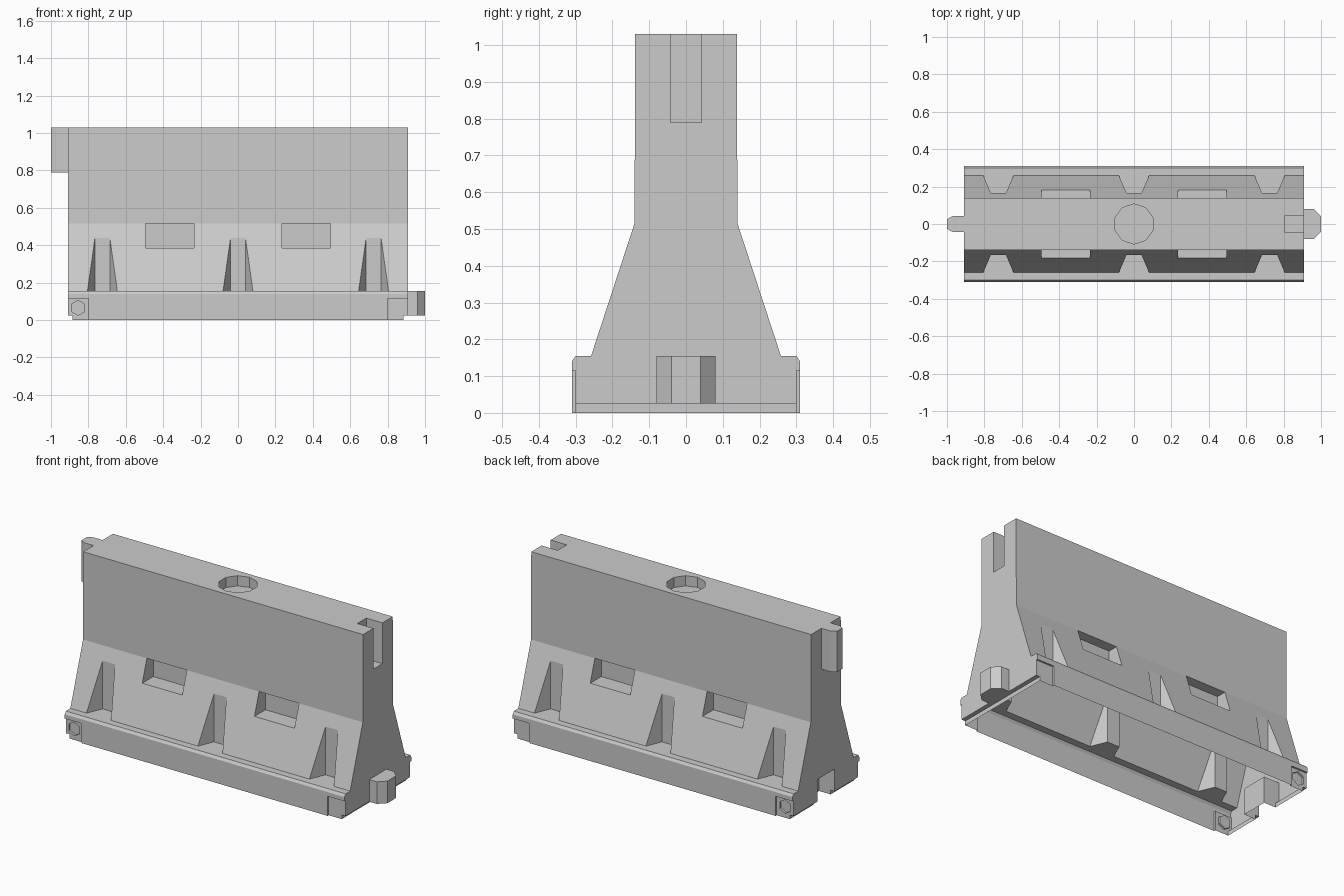
import bpy, bmesh, math
from mathutils import Vector

if "Cube" in bpy.data.objects:
    bpy.data.objects.remove(bpy.data.objects["Cube"])


def prism(name, pts, axis, a, b):
    """Extrude a 2D outline along an axis: X takes (y,z), Y takes (x,z), Z takes (x,y)."""
    def place(p, t):
        return {'X': (t, p[0], p[1]), 'Y': (p[0], t, p[1]), 'Z': (p[0], p[1], t)}[axis]
    bm = bmesh.new()
    face = bm.faces.new([bm.verts.new(place(p, a)) for p in pts])
    ext = bmesh.ops.extrude_face_region(bm, geom=[face])
    move = Vector(place((0, 0), b - a))
    bmesh.ops.translate(bm, vec=move, verts=[v for v in ext['geom'] if isinstance(v, bmesh.types.BMVert)])
    bmesh.ops.recalc_face_normals(bm, faces=bm.faces)
    mesh = bpy.data.meshes.new(name)
    bm.to_mesh(mesh)
    bm.free()
    ob = bpy.data.objects.new(name, mesh)
    bpy.context.collection.objects.link(ob)
    return ob


def rect(x0, x1, y0, y1):
    return [(x0, y0), (x1, y0), (x1, y1), (x0, y1)]


def ngon(cx, cy, r, n):
    return [(cx + r * math.sin(math.tau * i / n), cy + r * math.cos(math.tau * i / n)) for i in range(n)]


def cut(target, cutter):
    cutter.hide_render = True
    mod = target.modifiers.new("cut", 'BOOLEAN')
    mod.operation, mod.solver, mod.object = 'DIFFERENCE', 'EXACT', cutter
    bpy.context.view_layer.objects.active = target
    bpy.ops.object.modifier_apply(modifier=mod.name)
    bpy.data.objects.remove(cutter)


def remove_faces(ob, test):
    bm = bmesh.new()
    bm.from_mesh(ob.data)
    bmesh.ops.delete(bm, geom=[f for f in bm.faces if all(test(v.co) for v in f.verts)], context='FACES')
    bm.to_mesh(ob.data)
    bm.free()


# Barrier body from its cross-section
half = [(0.31, 0), (0.31, 0.14), (0.30, 0.155), (0.258, 0.155), (0.14, 0.515), (0.138, 1.03)]
body = prism("barrier_body", half + [(-y, z) for y, z in reversed(half)], 'X', -0.91, 0.91)

# Details repeated on front and back
for s in (-1, 1):
    # Tapered drainage notches
    for cx in (-0.725, 0, 0.725):
        plan = [(cx - 0.04, s * 0.165), (cx + 0.04, s * 0.165),
                (cx + 0.08, s * 0.258), (cx - 0.08, s * 0.258)]
        cut(body, prism("notch", plan, 'Z', 0.155, 0.6))
    # Lifting pockets
    for cx in (-0.365, 0.365):
        cut(body, prism("pocket", rect(cx - 0.13, cx + 0.13, 0.385, 0.515), 'Y', s * 0.08, s * 0.3))
    # Recessed base corners
    for e in (-1, 1):
        cut(body, prism("corner", rect(e * 0.80, e * 0.95, -0.05, 0.115), 'Y', s * 0.30, s * 0.4))
    # Hexagonal pin sockets
    cut(body, prism("socket", ngon(-0.855, 0.065, 0.04, 6), 'Y', s * 0.288, s * 0.4))

# Stepped end feet
for e in (-1, 1):
    cut(body, prism("foot_step", rect(e * 0.885, e * 0.95, -0.05, 0.025), 'Y', -0.5, 0.5))

# Connector slots and top filler well
cut(body, prism("low_slot", rect(-0.95, -0.81, -0.08, 0.08), 'Z', -0.05, 0.155))
cut(body, prism("high_slot", rect(0.805, 0.95, -0.042, 0.042), 'Z', 0.79, 1.1))
cut(body, prism("filler_well", ngon(0, 0, 0.107, 10), 'Z', 0.97, 1.1))

# Open underside
remove_faces(body, lambda c: c.z < 1e-4)

# Connector tabs
low = prism("lower_tab", [(0.91, -0.08), (0.96, -0.08), (1.0, -0.04),
                          (1.0, 0.04), (0.96, 0.08), (0.91, 0.08)], 'Z', 0.025, 0.155)
remove_faces(low, lambda c: c.x < 0.911)
high = prism("upper_tab", [(-0.91, -0.042), (-0.97, -0.042), (-1.0, -0.025),
                           (-1.0, 0.025), (-0.97, 0.042), (-0.91, 0.042)], 'Z', 0.79, 1.03)
remove_faces(high, lambda c: c.x > -0.911)
